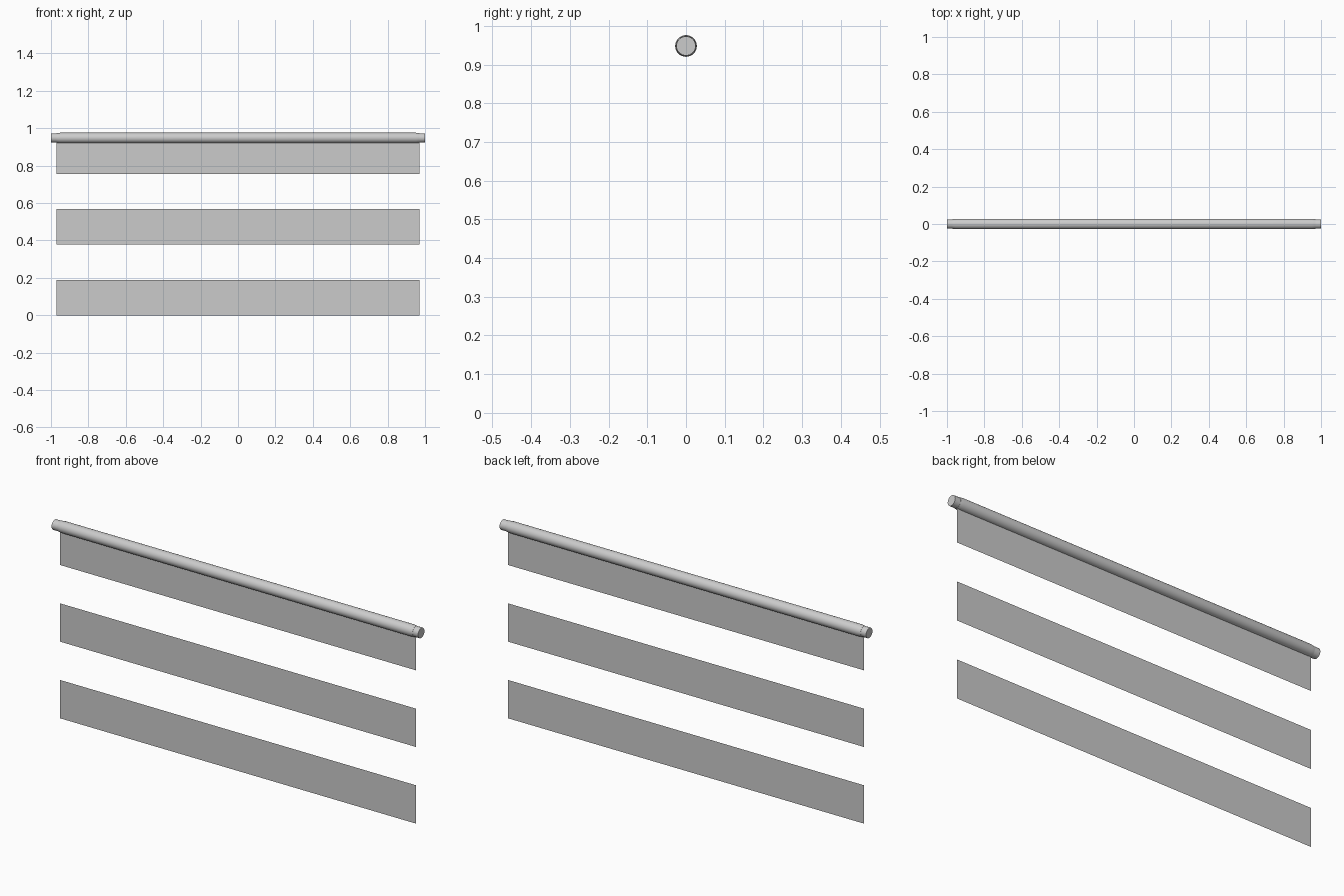
import bpy, bmesh, math

if "Cube" in bpy.data.objects:
    bpy.data.objects.remove(bpy.data.objects["Cube"])

AXIS_Z = 0.948   # height of the roller axis
BAND = 0.189     # height of each cloth band and each gap
SEG = 32


def add_object(name, bm):
    mesh = bpy.data.meshes.new(name)
    bm.to_mesh(mesh)
    bm.free()
    obj = bpy.data.objects.new(name, mesh)
    bpy.context.collection.objects.link(obj)
    return obj


def lathe_x(name, profile):
    """Revolve (x, radius) points around the roller axis and cap the ends."""
    bm = bmesh.new()
    rings = []
    for x, r in profile:
        angles = [2 * math.pi * i / SEG for i in range(SEG)]
        rings.append([bm.verts.new((x, r * math.cos(a), AXIS_Z + r * math.sin(a)))
                      for a in angles])
    for a, b in zip(rings, rings[1:]):
        for i in range(SEG):
            j = (i + 1) % SEG
            bm.faces.new((a[i], a[j], b[j], b[i]))
    bm.faces.new(rings[0])
    bm.faces.new(rings[-1])
    bmesh.ops.recalc_face_normals(bm, faces=bm.faces)
    obj = add_object(name, bm)
    bpy.ops.object.select_all(action='DESELECT')
    obj.select_set(True)
    bpy.context.view_layer.objects.active = obj
    bpy.ops.object.shade_smooth_by_angle(angle=math.radians(30))
    return obj


# core tube that sticks out at both ends
lathe_x("core_tube", [(-1, 0.0248), (1, 0.0248)])

# rolled-up cloth, slightly tapered at its ends
lathe_x("cloth_roll", [(-0.97, 0.0255), (-0.952, 0.028),
                       (0.952, 0.028), (0.97, 0.0255)])

# thin hanging cloth bands with equal gaps
for k, name in enumerate(("lower_band", "middle_band", "upper_band")):
    z0 = 2 * k * BAND
    z1 = z0 + BAND
    bm = bmesh.new()
    bm.faces.new([bm.verts.new(p) for p in ((-0.97, 0, z0), (0.97, 0, z0),
                                            (0.97, 0, z1), (-0.97, 0, z1))])
    add_object(name, bm)
